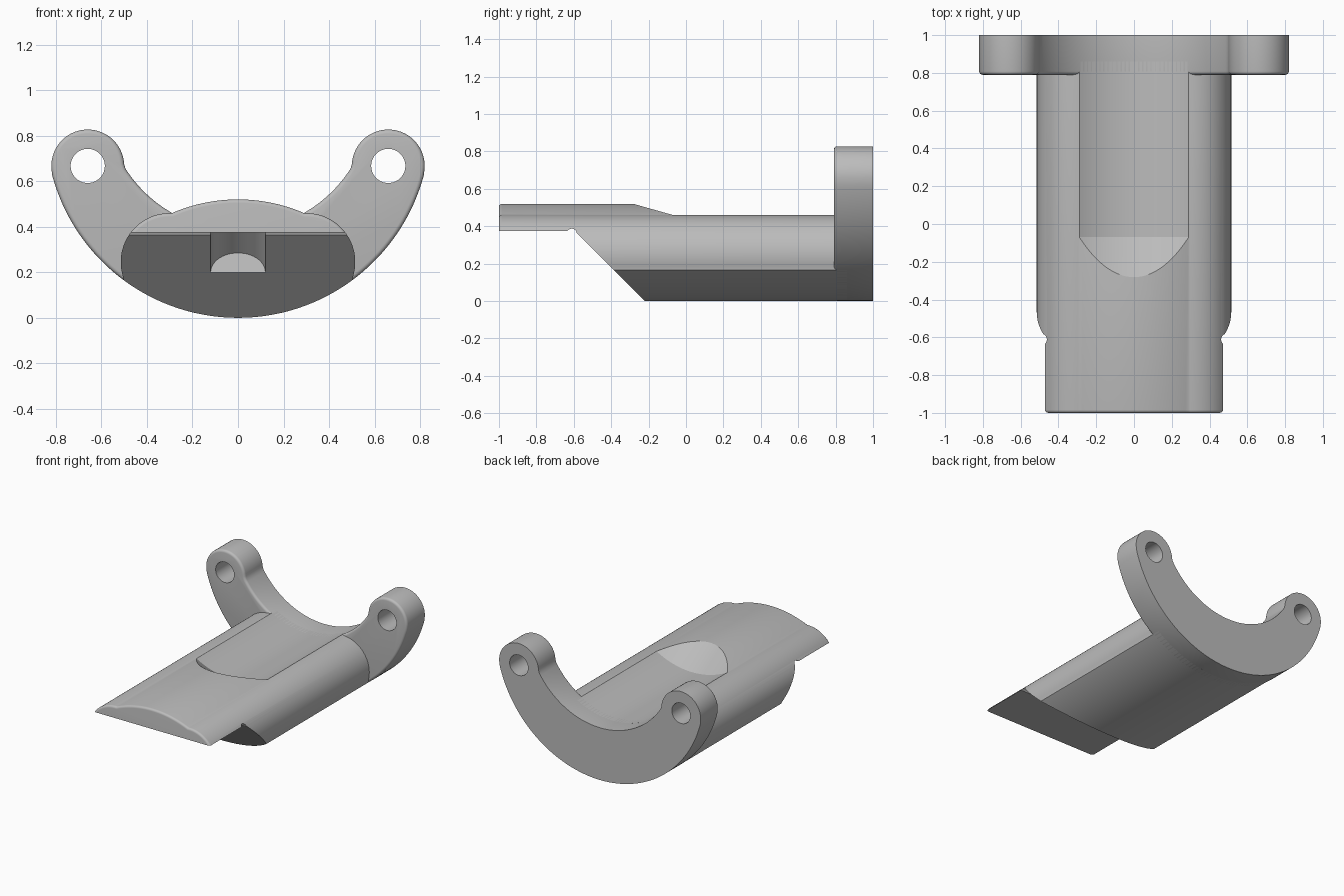
import bpy, bmesh
from math import cos, sin, radians, degrees, atan2, pi
from mathutils import Matrix, Vector

if "Cube" in bpy.data.objects:
    bpy.data.objects.remove(bpy.data.objects["Cube"])

grey = bpy.data.materials.new("plain_grey")
grey.use_nodes = True
grey.diffuse_color = (0.5, 0.5, 0.5, 1)
grey.node_tree.nodes["Principled BSDF"].inputs["Base Color"].default_value = (0.5, 0.5, 0.5, 1)


def arc(cx, cz, r, a0, a1, n):
    """Points on an arc in the x-z plane, angles in degrees."""
    angles = [radians(a0 + (a1 - a0) * i / n) for i in range(n + 1)]
    return [(cx + r * cos(a), cz + r * sin(a)) for a in angles]


def make_object(name, bm):
    bmesh.ops.remove_doubles(bm, verts=bm.verts, dist=0.0002)
    bmesh.ops.recalc_face_normals(bm, faces=bm.faces)
    mesh = bpy.data.meshes.new(name)
    bm.to_mesh(mesh)
    bm.free()
    mesh.materials.append(grey)
    obj = bpy.data.objects.new(name, mesh)
    bpy.context.collection.objects.link(obj)
    return obj


def loft(name, rings, round_front=0):
    """Closed solid through matching rings; optionally round the first ring's rim."""
    bm = bmesh.new()
    loops = [[bm.verts.new(p) for p in ring] for ring in rings]
    for a, b in zip(loops, loops[1:]):
        for i in range(len(a)):
            j = (i + 1) % len(a)
            bm.faces.new((a[i], a[j], b[j], b[i]))
    front = bm.faces.new(loops[0])
    bm.faces.new(loops[-1])
    bmesh.ops.recalc_face_normals(bm, faces=bm.faces)
    if round_front:
        bmesh.ops.bevel(bm, geom=list(front.edges), offset=round_front,
                        segments=4, profile=0.5, affect='EDGES')
    return make_object(name, bm)


def prism(name, profile, y0, y1, round_front=0):
    return loft(name, [[(x, y, z) for x, z in profile] for y in (y0, y1)], round_front)


def cylinder(name, start, end, radius, segments=64):
    start, end = Vector(start), Vector(end)
    axis = end - start
    bm = bmesh.new()
    turn = axis.to_track_quat('Z', 'Y').to_matrix().to_4x4()
    bmesh.ops.create_cone(bm, cap_ends=True, segments=segments, radius1=radius,
                          radius2=radius, depth=axis.length,
                          matrix=Matrix.Translation((start + end) / 2) @ turn)
    return make_object(name, bm)


def cut(obj, cutter):
    cutter.hide_render = True
    mod = obj.modifiers.new("cut", 'BOOLEAN')
    mod.operation = 'DIFFERENCE'
    mod.solver = 'EXACT'
    mod.object = cutter
    bpy.context.view_layer.objects.active = obj
    bpy.ops.object.modifier_apply(modifier=mod.name)
    bpy.data.objects.remove(cutter)


def mirrored(points):
    return [(-x, z) for x, z in reversed(points)]


OUTER = 0.845                    # outer shell radius, also its centre height
INNER_Z, INNER_R = 0.97, 0.586   # trough circle
BOSS_X, BOSS_Z, BOSS_R = 0.66, 0.667, 0.16

# Flange: crescent with a rounded ear at each end
ear_angle = degrees(atan2(BOSS_Z - OUTER, BOSS_X))
trough_angle = degrees(atan2(0.671 - INNER_Z, 0.504))
half = (arc(0, OUTER, OUTER, -90, ear_angle, 40)[1:]
        + arc(BOSS_X, BOSS_Z, BOSS_R, ear_angle, 177, 32)[1:]
        + arc(0, INNER_Z, INNER_R, trough_angle, -90, 32)[1:-1])
flange = prism("mounting_flange",
               [(0, 0)] + half + [(0, INNER_Z - INNER_R)] + mirrored(half),
               0.79, 1.0, round_front=0.018)
for side in (-1, 1):
    cut(flange, cylinder("bolt_hole", (side * BOSS_X, 0.6, BOSS_Z),
                         (side * BOSS_X, 1.2, BOSS_Z), 0.075))

# Body: shell bottom, rounded sides and a shallow crown on top
rim_angle = degrees(atan2(0.167 - OUTER, 0.503))
crown_angle = degrees(atan2(0.67, 0.29))
half = (arc(0, OUTER, OUTER, -90, rim_angle, 24)[1:]
        + arc(0.30, 0.245, 0.215, -21, 91, 28)[1:]
        + arc(0, -0.21, 0.73, crown_angle, 90, 16)[:-1])
body = prism("trough_body", [(0, 0)] + half + [(0, 0.52)] + mirrored(half),
             -1.0, 0.86, round_front=0.016)

# Trough along the top, rising through a ramp to the crown
circle = arc(0, INNER_Z, INNER_R, -90, 270, 160)[:-1]
stations = [(1.2, 0), (-0.07, 0), (-1.07, 0.643)]
cut(body, loft("trough_cutter",
               [[(x, y, z + rise) for x, z in circle] for y, rise in stations]))

# Sloped underside that leaves a flat tongue at the front
slope = [(-1.2, -0.2), (-0.02, -0.2), (-0.595, 0.375), (-1.2, 0.375)]
cut(body, loft("underside_cutter", [[(x, y, z) for y, z in slope] for x in (-0.8, 0.8)]))

# Small relief in the corner and a half-round groove down the slope
cut(body, cylinder("relief_cutter", (-0.8, -0.611, 0.36), (0.8, -0.611, 0.36), 0.027, 32))
cut(body, cylinder("groove_cutter", (0, -0.42, 0.2), (0, -0.595, 0.375), 0.12))

# Smooth curved faces, keep the crisp edges
bpy.ops.object.select_all(action='DESELECT')
for obj in (flange, body):
    obj.select_set(True)
bpy.context.view_layer.objects.active = body
bpy.ops.object.shade_smooth_by_angle(angle=radians(25))
